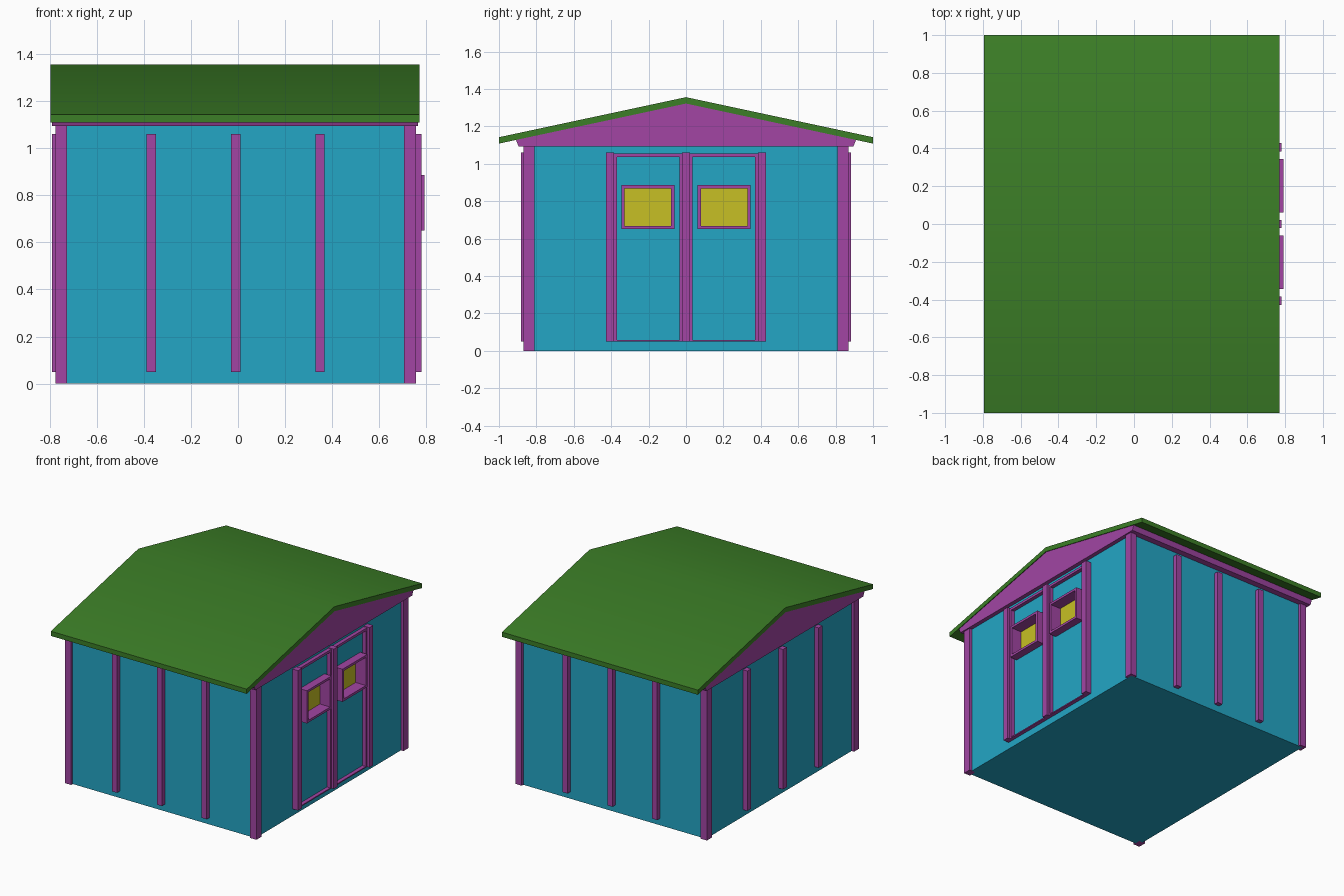
import bpy
import bmesh
import math

if "Cube" in bpy.data.objects:
    bpy.data.objects.remove(bpy.data.objects["Cube"], do_unlink=True)


def material(name, rgb):
    m = bpy.data.materials.new(name)
    m.use_nodes = True
    m.diffuse_color = (*rgb, 1)
    m.node_tree.nodes["Principled BSDF"].inputs["Base Color"].default_value = (*rgb, 1)
    return m


TEAL = material("teal boards", (0.017, 0.38, 0.56))
PURPLE = material("purple trim", (0.36, 0.06, 0.37))
GREEN = material("green roofing", (0.045, 0.21, 0.02))
YELLOW = material("yellow glass", (0.57, 0.53, 0.018))


def finish(name, bm, mat):
    bmesh.ops.recalc_face_normals(bm, faces=bm.faces)
    mesh = bpy.data.meshes.new(name)
    bm.to_mesh(mesh)
    bm.free()
    mesh.materials.append(mat)
    ob = bpy.data.objects.new(name, mesh)
    bpy.context.collection.objects.link(ob)
    return ob


def add_box(bm, xs, ys, zs):
    verts = bmesh.ops.create_cube(bm, size=1)["verts"]
    for v in verts:
        v.co = [r[0] if c < 0 else r[1] for c, r in zip(v.co, (xs, ys, zs))]


def box(name, xs, ys, zs, mat):
    bm = bmesh.new()
    add_box(bm, xs, ys, zs)
    return finish(name, bm, mat)


def prism(name, profile, x0, x1, mat):
    """Extrude a (y, z) outline along x."""
    bm = bmesh.new()
    face = bm.faces.new([bm.verts.new((x0, y, z)) for y, z in profile])
    new = bmesh.ops.extrude_face_region(bm, geom=[face])["geom"]
    for v in new:
        if isinstance(v, bmesh.types.BMVert):
            v.co.x = x1
    return finish(name, bm, mat)


def ring(name, xs, ys, zs, side, bottom, top, mat):
    """Rectangular frame facing +x, built as one outline with a hole."""
    bm = bmesh.new()
    outer = [(ys[0], zs[0]), (ys[1], zs[0]), (ys[1], zs[1]), (ys[0], zs[1])]
    a, b = ys[0] + side, ys[1] - side
    c, d = zs[0] + bottom, zs[1] - top
    inner = [(a, c), (b, c), (b, d), (a, d)]
    loops = [[bm.verts.new((x, *p)) for p in pts]
             for x, pts in ((xs[0], outer), (xs[1], outer), (xs[1], inner), (xs[0], inner))]
    for k in range(4):
        p, q = loops[k], loops[(k + 1) % 4]
        for i in range(4):
            j = (i + 1) % 4
            bm.faces.new((p[i], p[j], q[j], q[i]))
    return finish(name, bm, mat)


CX = -0.01                 # centre of the walls along x
WX, WY, WALL_TOP = 0.745, 0.85, 1.1
TRIM_Z = (0.05, 1.06)
X_WALL = CX + WX
WIN_Y, WIN_Z = (0.062, 0.345), (0.65, 0.886)


def mirrored(span, s):
    return tuple(sorted(s * v for v in span))


# Walls, with the window openings sunk into the door side
walls = box("walls", (CX - WX, X_WALL), (-WY, WY), (0, WALL_TOP), TEAL)
bm = bmesh.new()
for s in (-1, 1):
    y0, y1 = mirrored(WIN_Y, s)
    add_box(bm, (0.70, 0.9), (y0 + 0.005, y1 - 0.005), (WIN_Z[0] + 0.005, WIN_Z[1] - 0.005))
cutter = finish("window_cutter", bm, TEAL)
cutter.hide_render = True
mod = walls.modifiers.new("window openings", "BOOLEAN")
mod.operation = "DIFFERENCE"
mod.solver = "EXACT"
mod.object = cutter
bpy.context.view_layer.objects.active = walls
bpy.ops.object.modifier_apply(modifier=mod.name)
bpy.data.objects.remove(cutter, do_unlink=True)

# Corner posts
for sx, end in ((-1, "left_side"), (1, "door_side")):
    for sy, face in ((-1, "front"), (1, "back")):
        xs = sorted((CX + sx * 0.715, CX + sx * 0.765))
        box(f"corner_post_{face}_{end}", xs, mirrored((0.81, 0.868), sy), (0, 1.095), PURPLE)

# Battens on the long walls
for sy, face in ((-1, "front"), (1, "back")):
    for i in (-1, 0, 1):
        x = CX + i * 0.358
        box(f"batten_{face}_{i + 2}", (x - 0.02, x + 0.02),
            mirrored((WY - 0.01, 0.883), sy), TRIM_Z, PURPLE)

# Battens on the two gable walls
for i in (-1, 0, 1):
    ys = (i * 0.407 - 0.022, i * 0.407 + 0.022)
    box(f"door_batten_{i + 2}", (X_WALL - 0.01, 0.78), ys, TRIM_Z, PURPLE)
    box(f"plain_end_batten_{i + 2}", (-0.79, CX - WX + 0.01), ys, TRIM_Z, PURPLE)

# Double doors: thin frame, deep window frame and set-back pane
for s, side in ((-1, "front"), (1, "back")):
    ring(f"door_frame_{side}", (X_WALL - 0.005, 0.762), mirrored((0.015, 0.39), s),
         (0.05, 1.055), 0.02, 0.008, 0.018, PURPLE)
    ring(f"window_frame_{side}", (0.70, 0.792), mirrored(WIN_Y, s), WIN_Z,
         0.017, 0.017, 0.017, PURPLE)
    y0, y1 = mirrored(WIN_Y, s)
    box(f"window_pane_{side}", (0.702, 0.71), (y0 + 0.01, y1 - 0.01),
        (WIN_Z[0] + 0.01, WIN_Z[1] - 0.01), YELLOW)

# Gable block under the roof
prism("gable", [(-0.895, 1.093), (0.895, 1.093), (0.91, 1.13), (0, 1.326), (-0.91, 1.13)],
      -0.79, 0.765, PURPLE)

# Roof slab with a softly shaded ridge
roof = prism("roof", [(-1, 1.108), (0, 1.322), (1, 1.108), (1, 1.142), (0, 1.356), (-1, 1.142)],
             -0.795, 0.77, GREEN)
bpy.ops.object.select_all(action="DESELECT")
roof.select_set(True)
bpy.context.view_layer.objects.active = roof
bpy.ops.object.shade_smooth_by_angle(angle=math.radians(30))
